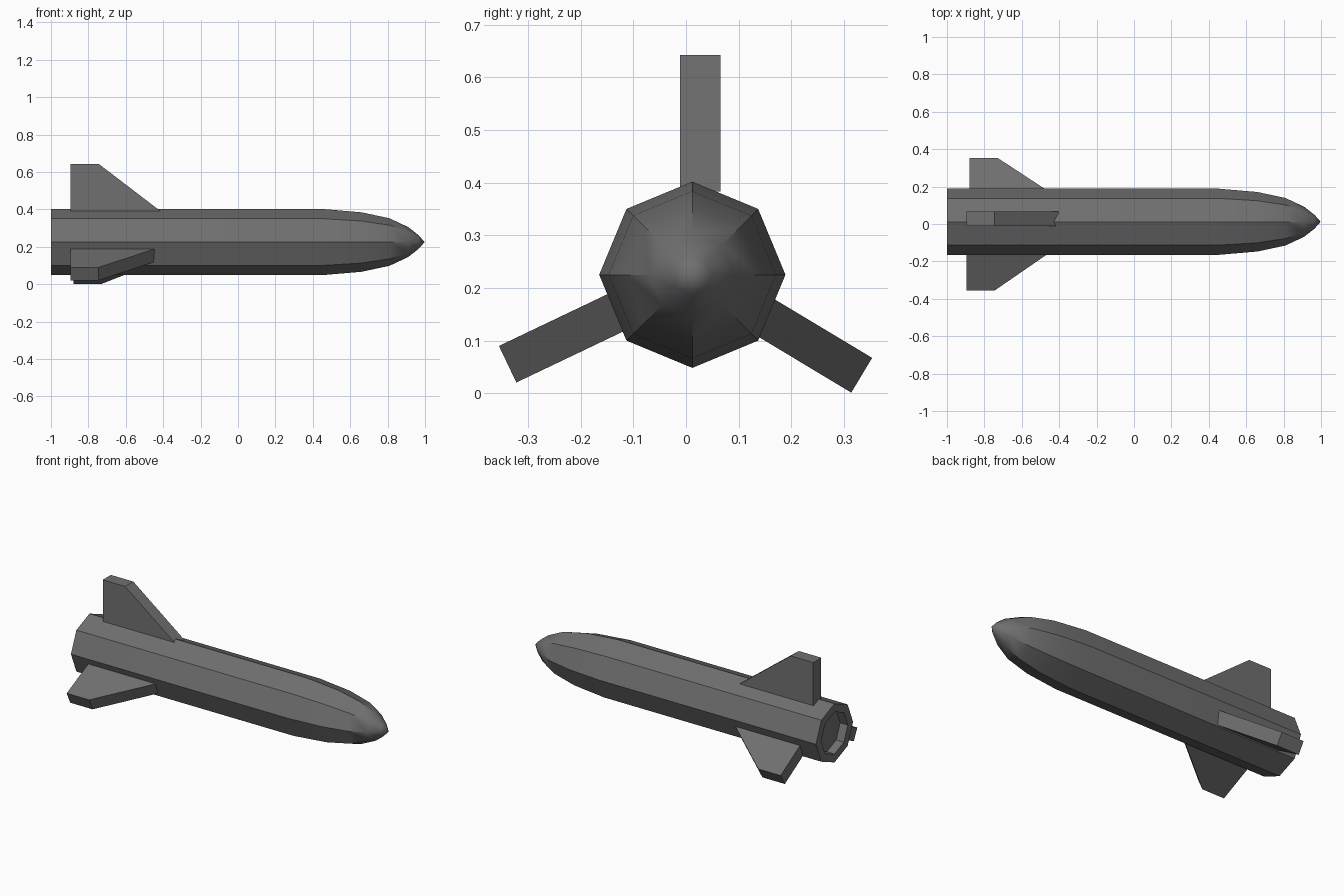
import bpy, bmesh
from math import sin, cos, pi, radians
from mathutils import Vector

if "Cube" in bpy.data.objects:
    bpy.data.objects.remove(bpy.data.objects["Cube"])

CY, CZ = 0.012, 0.225   # hull axis

paint = bpy.data.materials.new("dark_grey")
paint.diffuse_color = (0.16, 0.16, 0.16, 1)
paint.use_nodes = True
paint.node_tree.nodes["Principled BSDF"].inputs["Base Color"].default_value = paint.diffuse_color


def make_object(name, bm):
    bmesh.ops.recalc_face_normals(bm, faces=bm.faces)
    mesh = bpy.data.meshes.new(name)
    bm.to_mesh(mesh)
    bm.free()
    mesh.materials.append(paint)
    obj = bpy.data.objects.new(name, mesh)
    bpy.context.collection.objects.link(obj)
    return obj


# Eight-sided hull: recessed exhaust, straight body and rounded nose
profile = [(-0.95, 0.125), (-1.0, 0.127), (-1.0, 0.177), (0.45, 0.177),
           (0.66, 0.159), (0.81, 0.127), (0.91, 0.08), (0.965, 0.037)]
bm = bmesh.new()
rings = [[bm.verts.new((x, CY + r * cos(i * pi / 4), CZ + r * sin(i * pi / 4)))
          for i in range(8)] for x, r in profile]
for a, b in zip(rings, rings[1:]):
    for i in range(8):
        j = (i + 1) % 8
        bm.faces.new((a[i], a[j], b[j], b[i]))
bm.faces.new(rings[0])
tip = bm.verts.new((0.998, CY, CZ))
for i in range(8):
    bm.faces.new((rings[-1][i], rings[-1][(i + 1) % 8], tip))
hull = make_object("rocket_hull", bm)
bpy.context.view_layer.objects.active = hull
hull.select_set(True)
bpy.ops.object.shade_smooth_by_angle(angle=radians(40))


# Swept fin: flat outline in the axis/outward plane, extruded to thickness
def fin(name, tip_y, tip_z, angle, rear, span, thick=0.077):
    out = Vector((0, cos(radians(angle)), sin(radians(angle))))
    side = Vector((0, -out.z, out.y)) * thick
    end = Vector((0, tip_y, tip_z))
    front = rear + 0.15
    outline = [(rear, 0), (front, 0), (front + 1.31 * span, span), (rear, span)]
    bm = bmesh.new()
    face = bm.faces.new([bm.verts.new(end - out * d - side / 2 + Vector((x, 0, 0)))
                         for x, d in outline])
    ext = bmesh.ops.extrude_face_region(bm, geom=[face])
    bmesh.ops.translate(bm, vec=side,
                        verts=[v for v in ext["geom"] if isinstance(v, bmesh.types.BMVert)])
    return make_object(name, bm)


fin("top_fin", 0.027, 0.643, 90, -0.895, 0.26)
fin("left_fin", -0.339, 0.055, -154.5, -0.895, 0.235)
fin("right_fin", 0.334, 0.034, -31, -0.88, 0.225)
